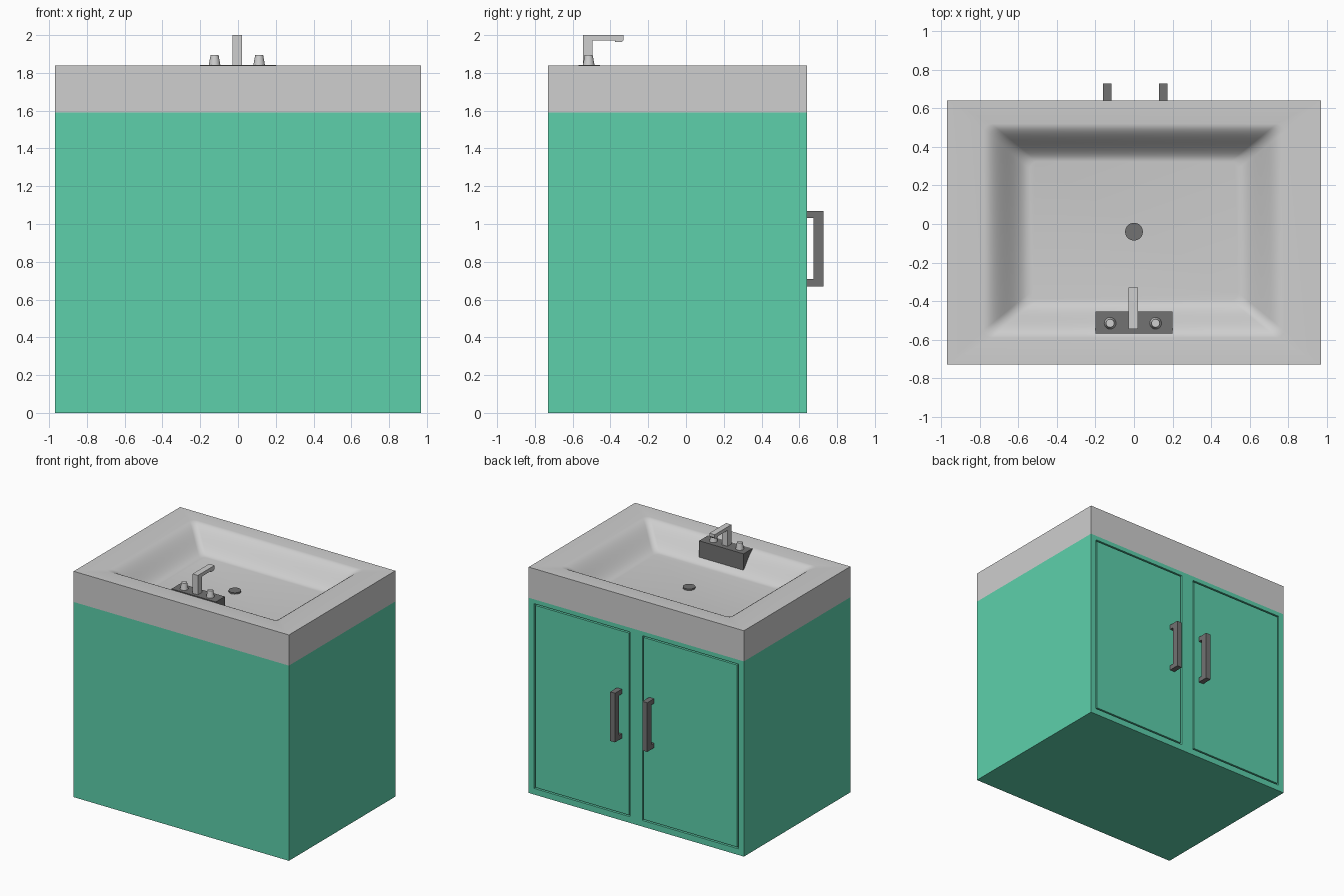
import bpy, bmesh
from math import cos, sin, pi, radians
from mathutils import Vector

cube = bpy.data.objects.get("Cube")
if cube:
    bpy.data.objects.remove(cube, do_unlink=True)


def material(name, r, g, b):
    m = bpy.data.materials.new(name)
    m.use_nodes = True
    m.diffuse_color = (r, g, b, 1)
    m.node_tree.nodes["Principled BSDF"].inputs["Base Color"].default_value = (r, g, b, 1)
    return m


GREEN = material("sea green paint", 0.11, 0.63, 0.41)
CERAMIC = material("pale grey ceramic", 0.62, 0.62, 0.62)
DARK = material("dark grey metal", 0.17, 0.17, 0.17)


def finish(bm, name, mat, smooth=None):
    bmesh.ops.recalc_face_normals(bm, faces=bm.faces)
    mesh = bpy.data.meshes.new(name)
    bm.to_mesh(mesh)
    bm.free()
    mesh.materials.append(mat)
    ob = bpy.data.objects.new(name, mesh)
    bpy.context.collection.objects.link(ob)
    if smooth:
        bpy.ops.object.select_all(action='DESELECT')
        ob.select_set(True)
        bpy.context.view_layer.objects.active = ob
        bpy.ops.object.shade_smooth_by_angle(angle=radians(smooth))
    return ob


def add_box(bm, x0, x1, y0, y1, z0, z1):
    lo, hi = Vector((x0, y0, z0)), Vector((x1, y1, z1))
    verts = bmesh.ops.create_cube(bm, size=1)["verts"]
    for v in verts:
        v.co = (lo + hi) / 2 + v.co * (hi - lo)


def prism(name, mat, outline, x0, x1):
    """Extrude a (y, z) outline along x."""
    bm = bmesh.new()
    face = bm.faces.new([bm.verts.new((x0, y, z)) for y, z in outline])
    new = bmesh.ops.extrude_face_region(bm, geom=[face])["geom"]
    moved = [g for g in new if isinstance(g, bmesh.types.BMVert)]
    bmesh.ops.translate(bm, verts=moved, vec=(x1 - x0, 0, 0))
    return finish(bm, name, mat)


def cone(name, mat, x, y, z0, z1, r0, r1, sides):
    bm = bmesh.new()
    bmesh.ops.create_cone(bm, cap_ends=True, segments=sides, radius1=r0, radius2=r1, depth=z1 - z0)
    bmesh.ops.translate(bm, verts=bm.verts, vec=(x, y, (z0 + z1) / 2))
    return finish(bm, name, mat, 40)


W, FRONT, BACK, SPLIT, TOP = 0.97, -0.73, 0.64, 1.59, 1.84

# Cabinet: the door side is divided into cells, and each door is ringed by a groove
bm = bmesh.new()
add_box(bm, -W, W, FRONT, BACK, 0, SPLIT)
cuts = [(x, (1, 0, 0)) for x in (-0.92, -0.055, 0.055, 0.92)] + [(z, (0, 0, 1)) for z in (0.05, 1.555)]
for at, axis in cuts:
    n = Vector(axis)
    bmesh.ops.bisect_plane(bm, geom=bm.verts[:] + bm.edges[:] + bm.faces[:], plane_co=n * at, plane_no=n)
doors = []
for f in bm.faces:
    c = f.calc_center_median()
    if c.y > BACK - 0.001 and 0.1 < abs(c.x) < 0.9 and 0.1 < c.z < 1.5:
        doors.append(f)
ring = bmesh.ops.inset_individual(bm, faces=doors, thickness=0.016)["faces"]
new = bmesh.ops.extrude_face_region(bm, geom=ring)["geom"]
bmesh.ops.translate(bm, verts=[g for g in new if isinstance(g, bmesh.types.BMVert)], vec=(0, -0.02, 0))
bmesh.ops.delete(bm, geom=[f for f in ring if f.is_valid], context='FACES_ONLY')
finish(bm, "cabinet", GREEN)


# Basin: rounded rectangles lofted from the outer walls over the rim to the floor
def rounded_loop(bm, hx, hy, r, z, cy):
    verts = []
    for q, (sx, sy) in enumerate(((1, 1), (-1, 1), (-1, -1), (1, -1))):
        for k in range(6):
            a = (q + k / 5) * pi / 2
            verts.append(bm.verts.new((sx * (hx - r) + r * cos(a), cy + sy * (hy - r) + r * sin(a), z)))
    return verts


bm = bmesh.new()
mid, half = (FRONT + BACK) / 2, (BACK - FRONT) / 2
loops = [rounded_loop(bm, W, half, 0, z, mid) for z in (SPLIT, TOP)]
STEPS, DEPTH = 14, 0.17
for i in range(STEPS + 1):
    t = i / STEPS
    drop = DEPTH * t * t * (3 - 2 * t)
    loops.append(rounded_loop(bm, 0.78 - 0.24 * t, 0.555 - 0.195 * t, 0.04, TOP - drop, -0.035))
for a, b in zip(loops, loops[1:]):
    for i in range(len(a)):
        j = (i + 1) % len(a)
        bm.faces.new((a[i], a[j], b[j], b[i]))
bm.faces.new(loops[0])
bm.faces.new(loops[-1])
bmesh.ops.remove_doubles(bm, verts=bm.verts, dist=0.0001)
finish(bm, "sink_basin", CERAMIC, 40)

cone("drain", DARK, 0, -0.04, 1.65, 1.682, 0.046, 0.046, 32)

# Tap block set into the slope, with spout and two knobs
bm = bmesh.new()
add_box(bm, -0.2, 0.2, -0.57, -0.455, 1.7, TOP + 0.002)
finish(bm, "tap_block", DARK)
prism("spout", CERAMIC,
      [(-0.545, TOP), (-0.495, TOP), (-0.495, 1.972), (-0.375, 1.972), (-0.375, 1.963),
       (-0.34, 1.963), (-0.33, 1.975), (-0.33, 2.0), (-0.545, 2.0)], -0.028, 0.02)
for side, x in (("right", -0.124), ("left", 0.112)):
    cone(side + "_tap_knob", CERAMIC, x, -0.515, TOP, 1.895, 0.031, 0.021, 20)

# Door handles: a grip bar on two short legs
for side, x in (("right", -0.138), ("left", 0.152)):
    prism(side + "_door_handle", DARK,
          [(BACK, 0.67), (0.728, 0.67), (0.728, 1.07), (BACK, 1.07),
           (BACK, 1.032), (0.674, 1.032), (0.674, 0.708), (BACK, 0.708)], x - 0.022, x + 0.022)
